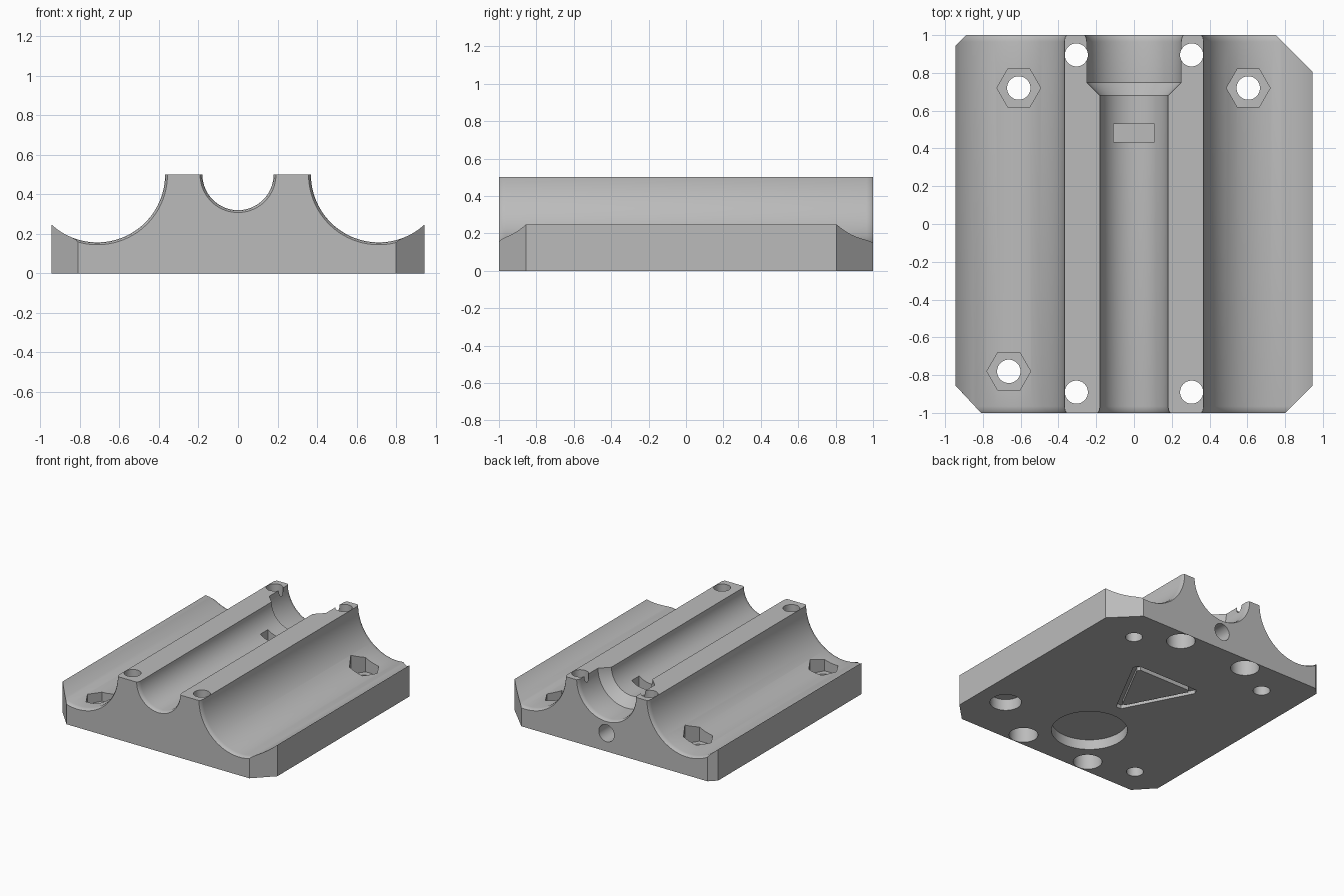
import bpy, bmesh, math
from mathutils import Matrix, Vector

if "Cube" in bpy.data.objects:
    bpy.data.objects.remove(bpy.data.objects["Cube"], do_unlink=True)

grey = bpy.data.materials.new("plain_grey")
grey.use_nodes = True
colour = (0.5, 0.5, 0.5, 1)
grey.diffuse_color = colour
grey.node_tree.nodes["Principled BSDF"].inputs["Base Color"].default_value = colour


def finish(bm, name):
    bmesh.ops.recalc_face_normals(bm, faces=bm.faces)
    mesh = bpy.data.meshes.new(name)
    bm.to_mesh(mesh)
    bm.free()
    mesh.materials.append(grey)
    obj = bpy.data.objects.new(name, mesh)
    bpy.context.collection.objects.link(obj)
    return obj


def prism(name, outline, z0, z1):
    """Upright prism from an outline in the ground plane."""
    bm = bmesh.new()
    face = bm.faces.new([bm.verts.new((x, y, z0)) for x, y in outline])
    side = bmesh.ops.extrude_face_region(bm, geom=[face])
    top = [v for v in side["geom"] if isinstance(v, bmesh.types.BMVert)]
    bmesh.ops.translate(bm, verts=top, vec=(0, 0, z1 - z0))
    return finish(bm, name)


def circle(x, y, r, n=48):
    return [(x + r * math.cos(math.tau * i / n), y + r * math.sin(math.tau * i / n))
            for i in range(n)]


def turned(name, x, z, profile, n=128):
    """Solid of revolution about a line along y; profile holds (y, radius)."""
    bm = bmesh.new()
    rings = [[bm.verts.new((x + r * math.cos(math.tau * (i + 0.5) / n), y,
                            z + r * math.sin(math.tau * (i + 0.5) / n)))
              for i in range(n)] for y, r in profile]
    for a, b in zip(rings, rings[1:]):
        for i in range(n):
            j = (i + 1) % n
            bm.faces.new((a[i], a[j], b[j], b[i]))
    bm.faces.new(rings[0])
    bm.faces.new(rings[-1])
    return finish(bm, name)


def cut(target, cutter):
    mod = target.modifiers.new("cut", "BOOLEAN")
    mod.operation = "DIFFERENCE"
    mod.solver = "EXACT"
    mod.object = cutter
    bpy.context.view_layer.objects.active = target
    bpy.ops.object.modifier_apply(modifier=mod.name)
    bpy.data.objects.remove(cutter, do_unlink=True)


def flare(r, end):
    """Softened mouth of a groove, listed from outside to inside."""
    return [(end * y, r + d) for y, d in
            ((1.1, 0.012), (1, 0.012), (0.988, 0.004), (0.965, 0))]


# Block with four unequal clipped corners
W = 0.945
body = prism("carriage_block", [(-0.81, -1), (0.80, -1), (W, -0.855), (W, 0.805),
                                (0.75, 1), (-0.89, 1), (-W, 0.945), (-W, -0.855)], 0, 0.5)

# Wide side grooves and the stepped middle groove
for s in (-1, 1):
    cut(body, turned("side_groove", s * 0.712, 0.5,
                     flare(0.343, -1) + flare(0.343, 1)[::-1]))
cut(body, turned("middle_groove", 0, 0.5, flare(0.18, -1)
                 + [(0.68, 0.18), (0.75, 0.25)] + flare(0.25, 1)[::-1]))

# Ridge screw holes, counterbored from below
for x in (-0.305, 0.305):
    for y in (-0.89, 0.895):
        cut(body, prism("ridge_hole", circle(x, y, 0.061), -0.1, 0.6))
        cut(body, prism("counterbore", circle(x, y, 0.105), -0.1, 0.2))

# Groove screw holes with hexagonal nut pockets
for x, y in ((-0.61, 0.72), (0.605, 0.72), (-0.663, -0.78)):
    cut(body, prism("nut_pocket", circle(x, y, 0.116, 6), 0.085, 0.6))
    cut(body, prism("groove_hole", circle(x, y, 0.062), -0.1, 0.6))

# Clamp screw hole from the back and its nut slot
cut(body, turned("clamp_hole", 0, 0.145, [(0.3, 0.068), (1.1, 0.068)], 48))
cut(body, prism("nut_slot", [(-0.108, 0.435), (0.108, 0.435),
                             (0.108, 0.53), (-0.108, 0.53)], 0.03, 0.6))

# Round pockets underneath
cut(body, prism("magnet_pocket", circle(-0.02, -0.53, 0.277, 96), -0.1, 0.08))
cut(body, prism("corner_pocket", circle(0.71, -0.61, 0.115), -0.1, 0.09))


# Engraved triangle underneath, with blunt corners
def triangle(r, blunt):
    corners = [Vector((0.03 + r * math.cos(a), 0.22 + r * 1.1 * math.sin(a)))
               for a in (math.radians(30 + 120 * k) for k in range(3))]
    points = []
    for k, c in enumerate(corners):
        points += [c.lerp(corners[k - 1], blunt), c.lerp(corners[(k + 1) % 3], blunt)]
    return points


ring = prism("triangle_groove", triangle(0.365, 0.07), -0.1, 0.03)
cut(ring, prism("triangle_island", triangle(0.295, 0.05), -0.2, 0.1))
cut(body, ring)

# Smooth curved walls, sharp edges kept
bpy.ops.object.select_all(action="DESELECT")
body.select_set(True)
bpy.context.view_layer.objects.active = body
bpy.ops.object.shade_smooth_by_angle(angle=math.radians(25))
